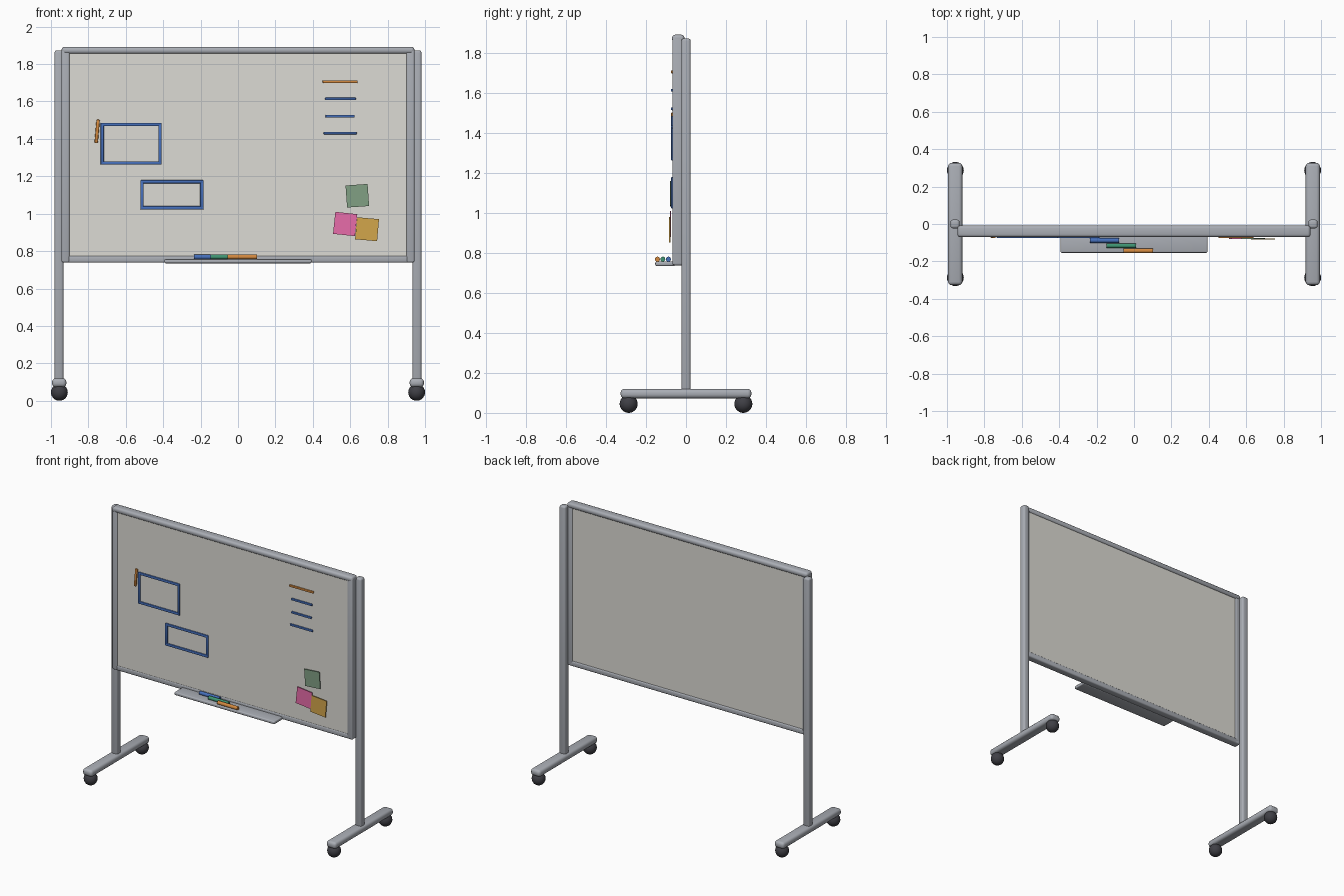
import bpy, bmesh, math
from mathutils import Matrix

if "Cube" in bpy.data.objects:
    bpy.data.objects.remove(bpy.data.objects["Cube"])


def mat(name, r, g, b):
    m = bpy.data.materials.new(name)
    m.diffuse_color = (r, g, b, 1)
    m.use_nodes = True
    m.node_tree.nodes["Principled BSDF"].inputs["Base Color"].default_value = m.diffuse_color
    return m


METAL = mat("metal", 0.40, 0.42, 0.46)
PANEL = mat("panel", 0.72, 0.71, 0.66)
RUBBER = mat("rubber", 0.05, 0.05, 0.06)
BLUE = mat("blue", 0.06, 0.16, 0.50)
ORANGE = mat("orange", 0.65, 0.25, 0.05)
GREEN = mat("green", 0.05, 0.30, 0.17)
PINK = mat("pink", 0.80, 0.15, 0.40)
YELLOW = mat("yellow", 0.65, 0.38, 0.07)
SAGE = mat("sage", 0.22, 0.35, 0.23)


def finish(name, bm, material, smooth=True):
    me = bpy.data.meshes.new(name)
    bm.to_mesh(me)
    bm.free()
    me.materials.append(material)
    ob = bpy.data.objects.new(name, me)
    bpy.context.collection.objects.link(ob)
    if smooth:
        bpy.ops.object.select_all(action='DESELECT')
        ob.select_set(True)
        bpy.context.view_layer.objects.active = ob
        bpy.ops.object.shade_smooth_by_angle(angle=math.radians(40))
    return ob


def box(name, x, y, z, material, bevel=0.0, turn=0.0, segs=3):
    """Box from (min, max) ranges, optionally rounded and turned about y."""
    bm = bmesh.new()
    bmesh.ops.create_cube(bm, size=1)
    bmesh.ops.scale(bm, vec=(x[1] - x[0], y[1] - y[0], z[1] - z[0]), verts=bm.verts)
    if bevel:
        bmesh.ops.bevel(bm, geom=bm.edges[:], offset=bevel, segments=segs,
                        profile=0.5, affect='EDGES')
    ob = finish(name, bm, material, bevel > 0)
    ob.location = [sum(r) / 2 for r in (x, y, z)]
    ob.rotation_euler.y = -math.radians(turn)
    return ob


# Stand: posts, feet, casters and side frames, mirrored left and right
for side, s in (("left", -1), ("right", 1)):
    def span(a, b):
        return tuple(sorted((s * a, s * b)))
    box(side + "_post", span(0.933, 0.981), (-0.023, 0.023), (0.10, 1.873), METAL, 0.012)
    box(side + "_foot", span(0.918, 0.994), (-0.327, 0.327), (0.073, 0.12), METAL, 0.018)
    box(side + "_frame", span(0.901, 0.943), (-0.068, -0.012), (0.74, 1.88), METAL, 0.008)
    for end, e in (("front", -1), ("back", 1)):
        bm = bmesh.new()
        bmesh.ops.create_uvsphere(bm, u_segments=24, v_segments=14, radius=0.045,
                                  matrix=Matrix.Translation((s * 0.955, e * 0.287, 0.045)))
        finish(f"{side}_{end}_caster", bm, RUBBER)

# Board with top and bottom rails and the pen tray
box("writing_board", (-0.92, 0.92), (-0.063, -0.018), (0.75, 1.875), PANEL)
box("top_rail", (-0.943, 0.943), (-0.07, -0.008), (1.855, 1.892), METAL, 0.015)
box("bottom_rail", (-0.943, 0.943), (-0.066, -0.012), (0.738, 0.776), METAL, 0.01)
box("pen_tray", (-0.393, 0.393), (-0.154, -0.055), (0.735, 0.757), METAL, 0.007)

# Marker pens lying in the tray
for name, x, y, m in (("blue_marker", -0.158, -0.088, BLUE),
                      ("green_marker", -0.068, -0.116, GREEN),
                      ("orange_marker", 0.023, -0.143, ORANGE)):
    bm = bmesh.new()
    bmesh.ops.create_cone(bm, cap_ends=True, segments=20, radius1=0.0125,
                          radius2=0.0125, depth=0.156)
    bmesh.ops.rotate(bm, verts=bm.verts, matrix=Matrix.Rotation(math.pi / 2, 3, 'Y'))
    bmesh.ops.translate(bm, verts=bm.verts, vec=(x, y, 0.769))
    finish(name, bm, m)

# Drawn diagram boxes: four rounded strokes each
INK = (-0.075, -0.062)
W = 0.018
for name, x0, x1, z0, z1 in (("upper_sketch", -0.735, -0.408, 1.262, 1.486),
                             ("lower_sketch", -0.522, -0.184, 1.022, 1.18)):
    for part, x, z in (("top", (x0, x1), (z1 - W, z1)), ("bottom", (x0, x1), (z0, z0 + W)),
                       ("left", (x0, x0 + W), (z0, z1)), ("right", (x1 - W, x1), (z0, z1))):
        box(f"{name}_{part}", x, INK, z, BLUE, 0.005, segs=2)

# Orange side stroke and the written list
box("side_stroke", (-0.762, -0.744), INK, (1.377, 1.503), ORANGE, 0.005, turn=-5, segs=2)
for i, (x0, x1, z, m) in enumerate(((0.452, 0.64, 1.706, ORANGE), (0.466, 0.63, 1.614, BLUE),
                                    (0.468, 0.624, 1.521, BLUE), (0.458, 0.635, 1.431, BLUE))):
    box(f"list_line_{i + 1}", (x0, x1), INK, (z - 0.007, z + 0.007), m, 0.004, segs=2)

# Sticky notes, slightly turned
for name, x, z, y, turn, m in (("green_note", 0.638, 1.096, -0.077, 4, SAGE),
                               ("pink_note", 0.573, 0.945, -0.077, -6, PINK),
                               ("yellow_note", 0.69, 0.917, -0.081, -5, YELLOW)):
    h = 0.059
    box(name, (x - h, x + h), (y - 0.003, y + 0.003), (z - h, z + h), m, turn=turn)
